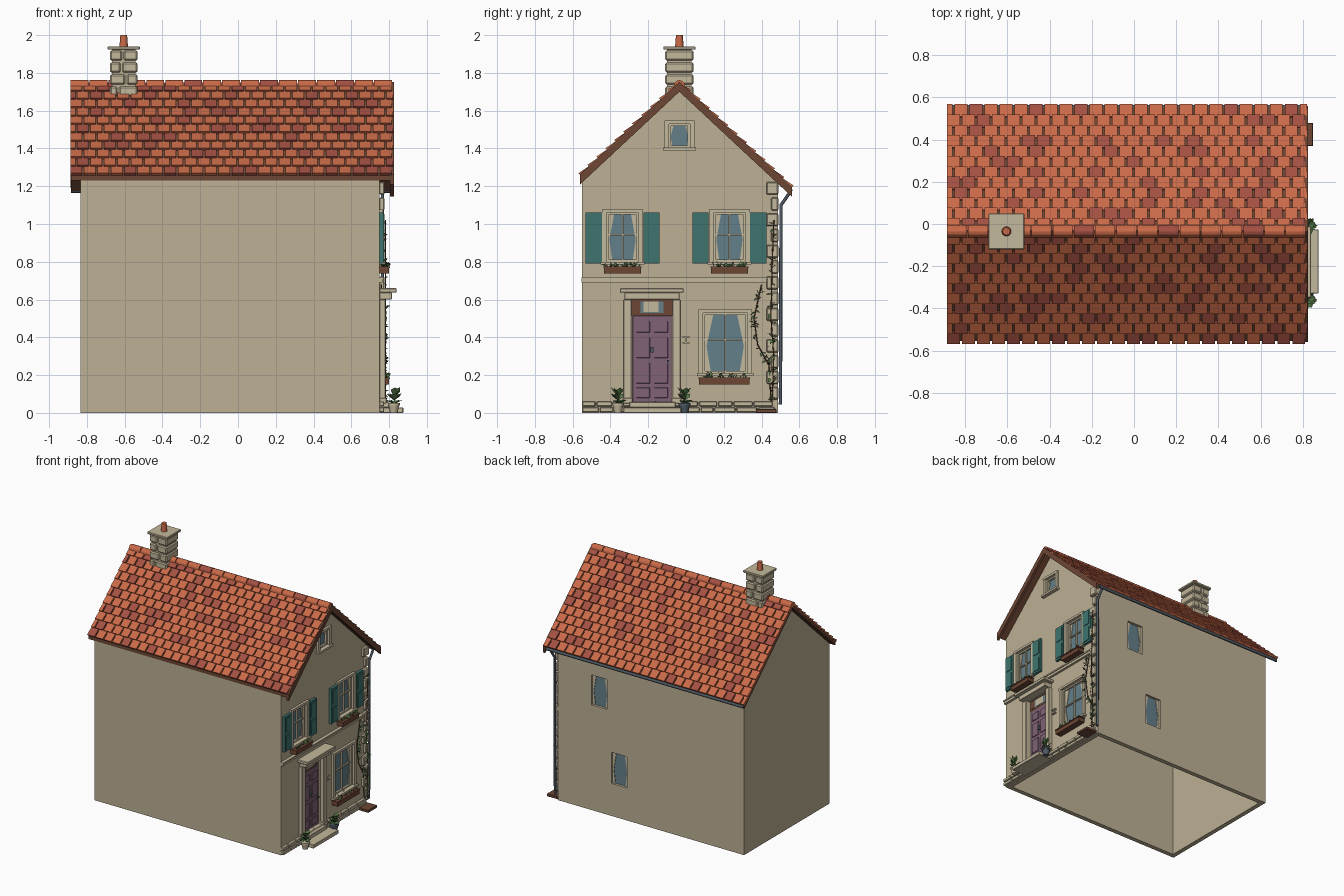
import bpy, bmesh, math, random
from mathutils import Vector

if "Cube" in bpy.data.objects:
    bpy.data.objects.remove(bpy.data.objects["Cube"])
random.seed(4)

def material(name, r, g, b):
    m = bpy.data.materials.new(name)
    lin = lambda c: ((c / 255 + 0.055) / 1.055) ** 2.4
    m.diffuse_color = (lin(r), lin(g), lin(b), 1)
    m.use_nodes = True
    m.node_tree.nodes["Principled BSDF"].inputs["Base Color"].default_value = m.diffuse_color
    return m

WALL = material("wall_beige", 189, 176, 149)
STONE = material("pale_stone", 196, 184, 156)
TILE = material("tile_orange", 202, 106, 72)
TILE2 = material("tile_dark_red", 164, 80, 66)
BROWN = material("dark_wood", 108, 70, 52)
TEAL = material("shutter_teal", 62, 116, 110)
PURPLE = material("door_purple", 128, 98, 118)
GLASS = material("window_glass", 100, 128, 138)
GREEN = material("leaf_green", 84, 118, 70)
SLATE = material("pipe_slate", 78, 90, 100)

X, YB = 0.75, 0.487                      # facade plane and back wall plane
front = lambda u, v, d: (X + d, u, v)     # facade: u = y, v = z, d = outwards
back = lambda u, v, d: (u, YB + d, v)

def build(name, mats, solids, bevel=0, smooth=False):
    """One object from many solids; each solid is (ring, ring, material index)."""
    bm = bmesh.new()
    for a, b, mi in solids:
        va, vb = [bm.verts.new(p) for p in a], [bm.verts.new(p) for p in b]
        fs = [bm.faces.new(va), bm.faces.new(vb[::-1])]
        for i in range(len(a)):
            j = (i + 1) % len(a)
            fs.append(bm.faces.new((va[j], va[i], vb[i], vb[j])))
        for f in fs:
            f.material_index = mi
    bmesh.ops.recalc_face_normals(bm, faces=bm.faces[:])
    me = bpy.data.meshes.new(name)
    bm.to_mesh(me)
    bm.free()
    for m in mats:
        me.materials.append(m)
    ob = bpy.data.objects.new(name, me)
    bpy.context.collection.objects.link(ob)
    if bevel:
        mod = ob.modifiers.new("bevel", 'BEVEL')
        mod.width, mod.segments = bevel, 1
    if smooth:
        bpy.ops.object.select_all(action='DESELECT')
        ob.select_set(True)
        bpy.context.view_layer.objects.active = ob
        bpy.ops.object.shade_smooth_by_angle(angle=math.radians(40))
    return ob

def prism(poly, d0, d1, to=front, mi=0):
    return ([to(u, v, d0) for u, v in poly], [to(u, v, d1) for u, v in poly], mi)

def slab(u0, u1, v0, v1, d0, d1, to=front, mi=0):
    return prism([(u0, v0), (u1, v0), (u1, v1), (u0, v1)], d0, d1, to, mi)

def cone(x, y, z0, z1, r0, r1, n=16):
    ring = lambda r, z: [(x + r * math.cos(t * math.tau / n), y + r * math.sin(t * math.tau / n), z) for t in range(n)]
    return (ring(r0, z0), ring(r1, z1), 0)

def tube(name, mat, paths, r):
    cu = bpy.data.curves.new(name, 'CURVE')
    cu.dimensions, cu.bevel_depth, cu.bevel_resolution, cu.use_fill_caps = '3D', r, 2, True
    for pts in paths:
        sp = cu.splines.new('POLY')
        sp.points.add(len(pts) - 1)
        for p, q in zip(sp.points, pts):
            p.co = (*q, 1)
    cu.materials.append(mat)
    bpy.context.collection.objects.link(bpy.data.objects.new(name, cu))

def leaves(name, items):
    bm = bmesh.new()
    for p, d, s in items:               # folded diamond leaf from p along d
        p, d = Vector(p), Vector(d).normalized()
        side = d.cross(Vector((0.3, 0.2, 1))).normalized() * s * 0.32
        mid = p + d * s * 0.5 + Vector((0, 0, s * 0.12))
        a, l, t, r = [bm.verts.new(q) for q in (p, mid + side, p + d * s, mid - side)]
        bm.faces.new((a, l, t))
        bm.faces.new((a, t, r))
    me = bpy.data.meshes.new(name)
    bm.to_mesh(me)
    bm.free()
    me.materials.append(GREEN)
    bpy.context.collection.objects.link(bpy.data.objects.new(name, me))

# Roof profile
YR, ZR, T = -0.035, 1.745, 0.933
ang = math.atan(T)
roof_z = lambda y, dz=0: ZR - T * abs(y - YR) + dz

# House body: hollow gabled prism with window and door pockets
def gable(y0, y1, zb, dz):
    return [(y0, zb), (y1, zb), (y1, roof_z(y1, dz)), (YR, ZR + dz), (y0, roof_z(y0, dz))]
body = build("house_walls", [WALL], [prism(gable(-0.55, YB, 0, -0.02), 0, -1.585)])
cuts = [prism(gable(-0.515, YB - 0.035, -0.1, -0.07), -0.035, -1.55)]

# Windows: pocket, glass, curtains, glazing bars and surround
def window(name, u0, u1, v0, v1, to=front, border=0.025, bars=True):
    cuts.append(slab(u0, u1, v0, v1, -0.025, 0.05, to))
    w, h = u1 - u0, v1 - v0
    build(name + "_glass", [GLASS], [slab(u0, u1, v0, v1, -0.027, -0.019, to)])
    cur = []
    for e, s in ((u0, 1), (u1, -1)):
        prof = [(e, v0), (e + s * w * .18, v0), (e + s * w * .08, v0 + h * .45), (e + s * w * .24, v1), (e, v1)]
        cur.append(prism(prof, -0.02, -0.015, to))
    build(name + "_curtains", [STONE], cur)
    if not border:
        return
    b, um, vm = 0.011, (u0 + u1) / 2, v0 + h * 0.55
    parts = [slab(u0, u0 + b, v0, v1, -.02, -.004, to), slab(u1 - b, u1, v0, v1, -.02, -.004, to),
             slab(u0, u1, v0, v0 + b, -.02, -.004, to), slab(u0, u1, v1 - b, v1, -.02, -.004, to)]
    if bars:
        parts += [slab(um - .004, um + .004, v0, v1, -.02, -.007, to), slab(u0, u1, vm - .004, vm + .004, -.02, -.008, to)]
    build(name + "_sash", [STONE], parts)
    build(name + "_surround", [STONE], [
        slab(u0 - border, u0, v0, v1, -.002, .016, to), slab(u1, u1 + border, v0, v1, -.002, .016, to),
        slab(u0 - border, u1 + border, v1, v1 + border * .7, -.002, .018, to),
        slab(u0 - border - .008, u1 + border + .008, v0 - border * .6, v0, -.002, .028, to)])

def flower_box(name, u0, u1, v0, v1):
    build(name, [BROWN], [slab(u0, u1, v0, v1, 0, 0.05), slab(u0 - .004, u1 + .004, v1 - .008, v1, 0, .054)])
    leaves(name + "_plants", [((X + random.uniform(.01, .045), random.uniform(u0 + .01, u1 - .01), v1 - .002),
        (random.uniform(-.3, .6), random.uniform(-1, 1), random.uniform(.3, 1.2)), random.uniform(.02, .035)) for _ in range(32)])

window("parlour_window", 0.09, 0.325, 0.21, 0.53)
flower_box("parlour_flower_box", 0.07, 0.335, 0.15, 0.188)
for side, c in (("left", -0.336), ("right", 0.23)):
    window(side + "_bedroom_window", c - .083, c + .083, 0.80, 1.06)
    flower_box(side + "_flower_box", c - .097, c + .097, 0.738, 0.775)
    sh = []
    for a in (c - .195, c + .11):
        sh.append(slab(a, a + .085, .79, 1.06, 0, .02))
        sh += [slab(a + .014, a + .071, z, z + .105, .02, .025) for z in (.805, .94)]
    build(side + "_shutters", [TEAL], sh)
window("attic_window", -0.09, 0.02, 1.405, 1.53, bars=False)
window("back_upper_window", 0.33, 0.465, 0.81, 1.04, back, 0)
window("back_lower_window", 0.16, 0.295, 0.25, 0.49, back, 0)

# Door, fanlight, surround, hood and steps
cuts.append(slab(-0.288, -0.071, 0.056, 0.60, -0.025, 0.05))
door = [slab(-.283, -.076, .058, .515, -.025, -.012)]
for y in (-.263, -.168):
    door += [slab(y, y + .072, z, z + h, -.012, -.005) for z, h in ((.08, .055), (.155, .11), (.29, .11), (.425, .06))]
build("front_door", [PURPLE], door, 0.002)
build("door_knocker", [SLATE], [slab(-.187, -.172, .32, .35, -.012, .004), slab(-.1, -.09, .27, .28, -.012, .006)])
build("fanlight", [BROWN, STONE, GLASS], [slab(-.288, -.071, .515, .60, -.025, -.014), slab(-.275, -.084, .53, .59, -.02, -.012, mi=2),
      slab(-.225, -.145, .535, .59, -.02, -.009, mi=1), slab(-.275, -.24, .53, .59, -.02, -.009), slab(-.12, -.084, .53, .59, -.02, -.009)])
build("door_surround", [STONE], [slab(a, a + .042, .05, .60, -.002, .03) for a in (-.33, -.071)]
      + [slab(a - .005, a + .047, .05, .08, -.002, .036) for a in (-.33, -.071)]
      + [slab(-.325, -.034, .60, .637, 0, .065), slab(-.35, -.012, .637, .66, 0, .09)], 0.003)
build("door_steps", [STONE], [slab(-.33, -.025, 0, .028, 0, .125), slab(-.30, -.055, .028, .057, -.02, .05)], 0.003)
build("bell_pull", [STONE], [slab(-.018, .018, .398, .408, 0, .015), slab(-.018, .018, .368, .376, 0, .015), slab(-.005, .005, .37, .4, 0, .01)])

# Band course, plinth stones and quoins
build("band_course", [STONE], [slab(-.552, .489, .69, .708, -.002, .018), slab(-.554, .491, .708, .718, -.002, .024)])
stones = []
for row in range(2):
    y = -.55
    while y < .48:
        e = min(y + random.uniform(.07, .13), .487)
        stones.append(slab(y, e - .006, .004 + row * .031, .03 + row * .031, -.003, .024))
        y = e if .487 - e > .03 else .5
build("plinth_stones", [STONE], stones, 0.004)
build("corner_quoins", [STONE], [slab(.425 if i % 2 else .45, .489, .07 + i * .0835, .138 + i * .0835, -.003, .026)
      for i in range(14)], 0.006)

# Cut the pockets out of the body
cutter = build("pocket_cutter", [WALL], cuts)
cutter.hide_render = True
mod = body.modifiers.new("cut", 'BOOLEAN')
mod.operation, mod.solver, mod.object = 'DIFFERENCE', 'EXACT', cutter
mesh = bpy.data.meshes.new_from_object(body.evaluated_get(bpy.context.evaluated_depsgraph_get()))
body.modifiers.clear()
body.data = mesh
bpy.data.objects.remove(cutter)

# Roof deck and bargeboards
def slope(ye, up, down):
    return [(YR, ZR + up), (ye, roof_z(ye, up)), (ye, roof_z(ye, down)), (YR, ZR + down)]
eaves = (-0.555, 0.555)
build("roof_deck", [BROWN], [prism(slope(e, 0, -.03), -.885 - X, .815 - X) for e in eaves])
build("bargeboards", [BROWN], [prism(slope(e * 1.01, .008, -.045), .806 - X, .825 - X) for e in eaves])

# Roof tiles in staggered, overlapping rows
def on_roof(x, s, w, sg):
    return (x, YR + sg * (s * math.cos(ang) + w * math.sin(ang)), ZR - s * math.sin(ang) + w * math.cos(ang))
tiles, x_lo, x_hi, tw = [], -0.887, 0.82, 0.0712
for sg, e, rows in ((-1, eaves[0], 11), (1, eaves[1], 12)):
    pitch = abs(e - YR) / math.cos(ang) / rows
    for i in range(rows):
        s0, s1 = i * pitch, (i + 1) * pitch + .004
        for k in range(25):
            a = x_lo + (k - (i % 2) / 2) * tw
            a, b = max(a, x_lo), min(a + tw - .01, x_hi)
            if b - a < .015:
                continue
            ring = lambda x: [on_roof(x, s0, -.003, sg), on_roof(x, s1, -.001, sg), on_roof(x, s1, .016, sg), on_roof(x, s0, .005, sg)]
            tiles.append((ring(a), ring(b), int(random.random() < .25)))
build("roof_tiles", [TILE, TILE2], tiles)

# Ridge caps
arc = [(YR + .03 * math.cos(t * math.pi / 6), 1.728 + .034 * math.sin(t * math.pi / 6)) for t in range(7)]
n = 17
cw = (x_hi - x_lo) / n
build("ridge_caps", [TILE, TILE2], [prism(arc, x_lo + i * cw - X, x_lo + (i + 1) * cw - .006 - X, mi=int(i % 4 == 2)) for i in range(n)])

# Chimney: core, stone courses, cap and pot
cx, cy = -0.605, -0.035
build("chimney_core", [WALL], [slab(cy - .065, cy + .065, 1.62, 1.93, cx - .062 - X, cx + .062 - X)])
blocks = []
for i in range(4):
    z = 1.675 + i * .0635
    split = cx + (-.03, .012, -.012, -.005)[i]
    for a, b in ((cx - .073, split - .005), (split + .005, cx + .073)):
        blocks.append(slab(cy - .075, cy + .075, z, z + .053, a - X, b - X))
build("chimney_stones", [STONE], blocks, 0.007)
build("chimney_cap", [STONE], [slab(cy - .085, cy + .085, 1.923, 1.94, cx - .085 - X, cx + .085 - X)], 0.003)
build("chimney_pot", [TILE], [cone(cx, cy, 1.935, 2.0, .023, .018)], smooth=True)

# Gutter, drainpipe and drain cover
tube("gutter", SLATE, [[(-.88, .553, 1.178), (.80, .553, 1.178)]], .011)
tube("drainpipe", SLATE, [[(.765, .55, 1.18), (.765, .545, 1.16), (.765, .503, 1.10), (.765, .5, .045)]], .009)
build("drain_cover", [BROWN], [slab(.37, .48, 0, .02, .005, .10)], 0.003)

# Potted plants by the door
for name, y, mat in (("left_pot", -.36, STONE), ("right_pot", -.008, SLATE)):
    px = .825
    build(name, [mat], [cone(px, y, 0, .045, .02, .029), cone(px, y, .04, .052, .032, .032)], smooth=True)
    leaves(name + "_plant", [((px, y, .045 + .02 * (k % 3)), (math.cos(k * 2.4), math.sin(k * 2.4), .5 + .4 * (k % 3)),
           .05 + .006 * (k % 3)) for k in range(14)])

# Climbing ivy
stems = [[(.45, .05), (.44, .25), (.38, .36), (.36, .5), (.40, .68)], [(.455, .05), (.465, .3), (.45, .5), (.455, .75), (.465, 1.02)]]
tube("ivy_stems", BROWN, [[(X + (.01 if i == 0 else .03), u, v) for u, v in s] for i, s in enumerate(stems)], .003)
ivy = []
for s in stems:
    for (u0, v0), (u1, v1) in zip(s, s[1:]):
        for k in range(13):
            t = random.random()
            ivy.append(((X + random.uniform(.015, .033), u0 + (u1 - u0) * t, v0 + (v1 - v0) * t),
                        (random.uniform(0, .5), random.uniform(-1, 1), random.uniform(-.6, .8)), random.uniform(.02, .034)))
leaves("ivy_leaves", ivy)
